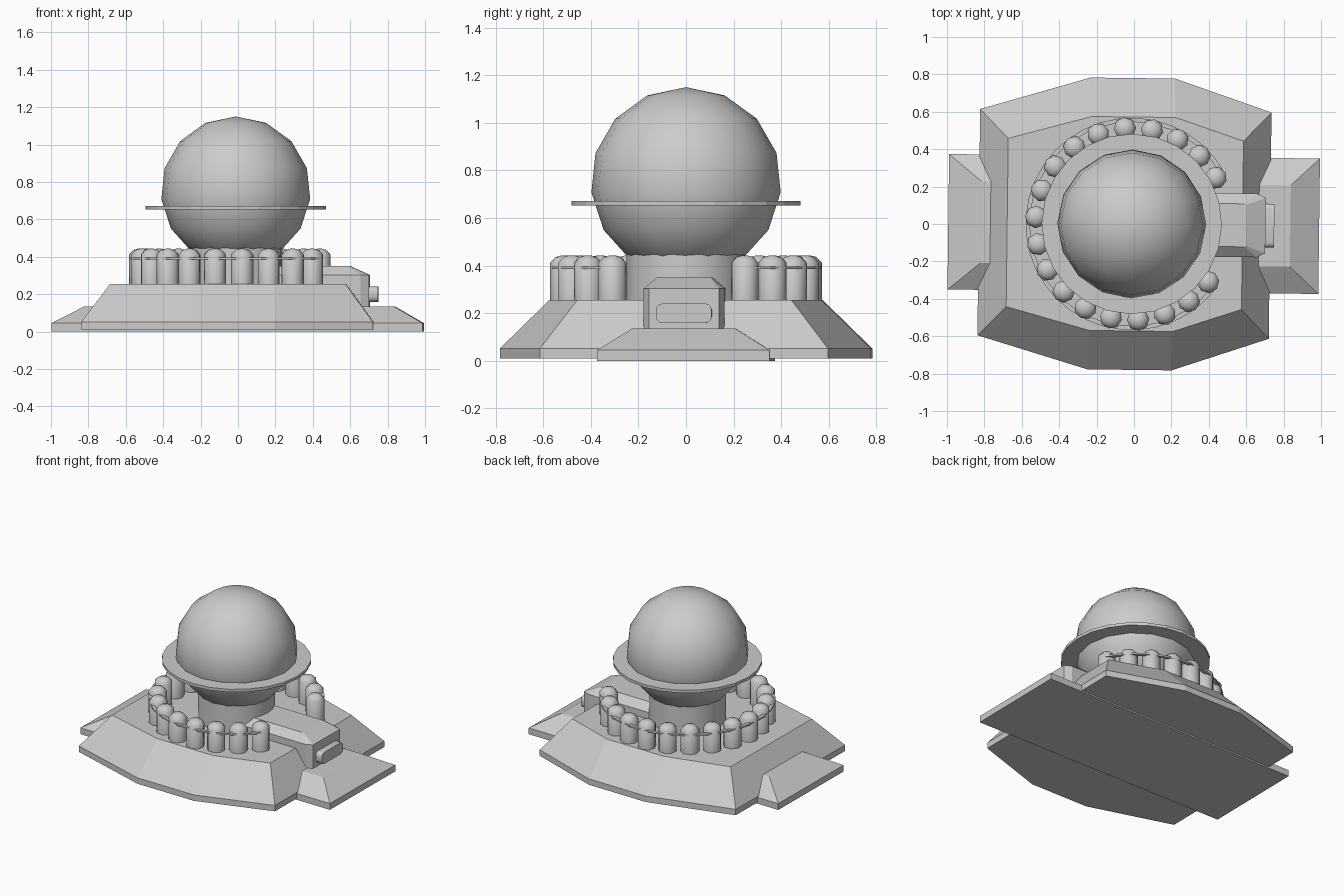
import bpy, bmesh, math
from math import sin, cos, radians
from mathutils import Matrix

if "Cube" in bpy.data.objects:
    bpy.data.objects.remove(bpy.data.objects["Cube"], do_unlink=True)

grey = bpy.data.materials.new("light grey")
grey.use_nodes = True
grey.diffuse_color = (0.6, 0.6, 0.6, 1)
grey.node_tree.nodes["Principled BSDF"].inputs["Base Color"].default_value = (0.6, 0.6, 0.6, 1)

YAW = radians(-0.7)      # slight turn of the whole model
CX = -0.012              # axis of the round parts


def finish(name, bm, smooth=None):
    bmesh.ops.recalc_face_normals(bm, faces=bm.faces)
    bm.transform(Matrix.Rotation(YAW, 4, "Z"))
    mesh = bpy.data.meshes.new(name)
    bm.to_mesh(mesh)
    bm.free()
    mesh.materials.append(grey)
    obj = bpy.data.objects.new(name, mesh)
    bpy.context.collection.objects.link(obj)
    if smooth:
        bpy.ops.object.select_all(action="DESELECT")
        bpy.context.view_layer.objects.active = obj
        obj.select_set(True)
        bpy.ops.object.shade_smooth_by_angle(angle=radians(smooth))
    return obj


def bridge(bm, a, b, closed=True):
    n = len(a)
    for i in range(n if closed else n - 1):
        j = (i + 1) % n
        bm.faces.new((a[i], a[j], b[j], b[i]))


def loft(bm, rings):
    """Capped solid through a list of matching point rings."""
    loops = [[bm.verts.new(p) for p in ring] for ring in rings]
    for a, b in zip(loops, loops[1:]):
        bridge(bm, a, b)
    bm.faces.new(loops[0])
    bm.faces.new(loops[-1])


def rect(x0, x1, y, z):
    return [(x0, -y, z), (x1, -y, z), (x1, y, z), (x0, y, z)]


def octagon(x0, x1, y, mx0, mx1, my, z):
    half = [(x0, -y), (mx0, -my), (mx1, -my), (x1, -y)]
    return [(a, b, z) for a, b in half + [(a, -b) for a, b in reversed(half)]]


def circle(x, y, r, z, n, turn=0):
    return [(x + r * cos(math.tau * i / n + turn), y + r * sin(math.tau * i / n + turn), z)
            for i in range(n)]


def flat_arc(name, r0, r1, z0, z1, start, end, n, closed):
    """Flat ring, or part of one, with a rectangular section."""
    bm = bmesh.new()
    section = [(r0, z0), (r1, z0), (r1, z1), (r0, z1)]
    cuts = []
    for i in range(n if closed else n + 1):
        a = start + (end - start) * i / n
        cuts.append([bm.verts.new((CX + r * cos(a), r * sin(a), z)) for r, z in section])
    for a, b in zip(cuts, cuts[1:] + cuts[:1] if closed else cuts[1:]):
        bridge(bm, a, b)
    if not closed:
        bm.faces.new(cuts[0])
        bm.faces.new(cuts[-1])
    return finish(name, bm)


# Sloped platform
bm = bmesh.new()
foot = (-0.83, 0.728, 0.605, -0.24, 0.21, 0.78)
loft(bm, [octagon(*foot, 0.01), octagon(*foot, 0.052),
          octagon(-0.678, 0.58, 0.45, -0.232, 0.215, 0.572, 0.255)])
finish("platform", bm)

# Long slab that forms both side ramps
bm = bmesh.new()
loft(bm, [rect(-0.993, 0.99, 0.362, 0), rect(-0.993, 0.99, 0.362, 0.045),
          rect(-0.818, 0.836, 0.218, 0.135)])
finish("side_ramps", bm)

# Neck under the globe
bm = bmesh.new()
loft(bm, [circle(CX, 0, 0.25, z, 24) for z in (0.24, 0.46)])
finish("neck", bm, 40)

# Globe
bm = bmesh.new()
R, CZ, STEP = 0.4, 0.75, radians(24)
rings = [[bm.verts.new(p) for p in circle(CX, 0, R * sin(k * STEP), CZ + R * cos(k * STEP), 16)]
         for k in range(1, 8)]
for a, b in zip(rings, rings[1:]):
    bridge(bm, a, b)
pole = bm.verts.new((CX, 0, CZ + R))
for i in range(16):
    bm.faces.new((pole, rings[0][i], rings[0][(i + 1) % 16]))
bm.faces.new(rings[-1])
finish("globe", bm, 40)

# Flat ring around the globe
flat_arc("globe_ring", 0.36, 0.482, 0.652, 0.672, 0, math.tau, 24, True)

# Row of domed canisters, open towards the side housing
FIRST, LAST, COUNT = radians(29.5), radians(323.5), 19
bm = bmesh.new()
for i in range(COUNT):
    a = FIRST + (LAST - FIRST) * i / (COUNT - 1)
    x, y = CX + 0.512 * cos(a), 0.512 * sin(a)
    profile = [(0.06, 0.25), (0.06, 0.412), (0.038, 0.436), (0.012, 0.443)]
    loft(bm, [circle(x, y, r, z, 8, a) for r, z in profile])
finish("canisters", bm, 50)

# Thin band holding the canisters
flat_arc("canister_band", 0.545, 0.568, 0.385, 0.396, FIRST, LAST, 30, False)

# Side housing with a chamfered top and corners
bm = bmesh.new()
def housing(x1, y, z, c):
    return [(0.15, -y, z), (x1 - c, -y, z), (x1, -y + c / 2, z),
            (x1, y - c / 2, z), (x1 - c, y, z), (0.15, y, z)]
loft(bm, [housing(0.703, 0.17, 0.06, 0.045), housing(0.703, 0.17, 0.303, 0.045),
          housing(0.6, 0.115, 0.35, 0.01)])
finish("side_housing", bm)

# Rounded port on the housing
bm = bmesh.new()
def port(x):
    pts = []
    for k in range(16):
        a = radians(90 * (k // 4) + 30 * (k % 4))
        sy = 1 if k // 4 in (0, 3) else -1
        sz = 1 if k // 4 < 2 else -1
        pts.append((x, sy * 0.09 + 0.027 * cos(a), 0.2 + sz * 0.014 + 0.027 * sin(a)))
    return pts
loft(bm, [port(0.69), port(0.75)])
finish("housing_port", bm, 35)
